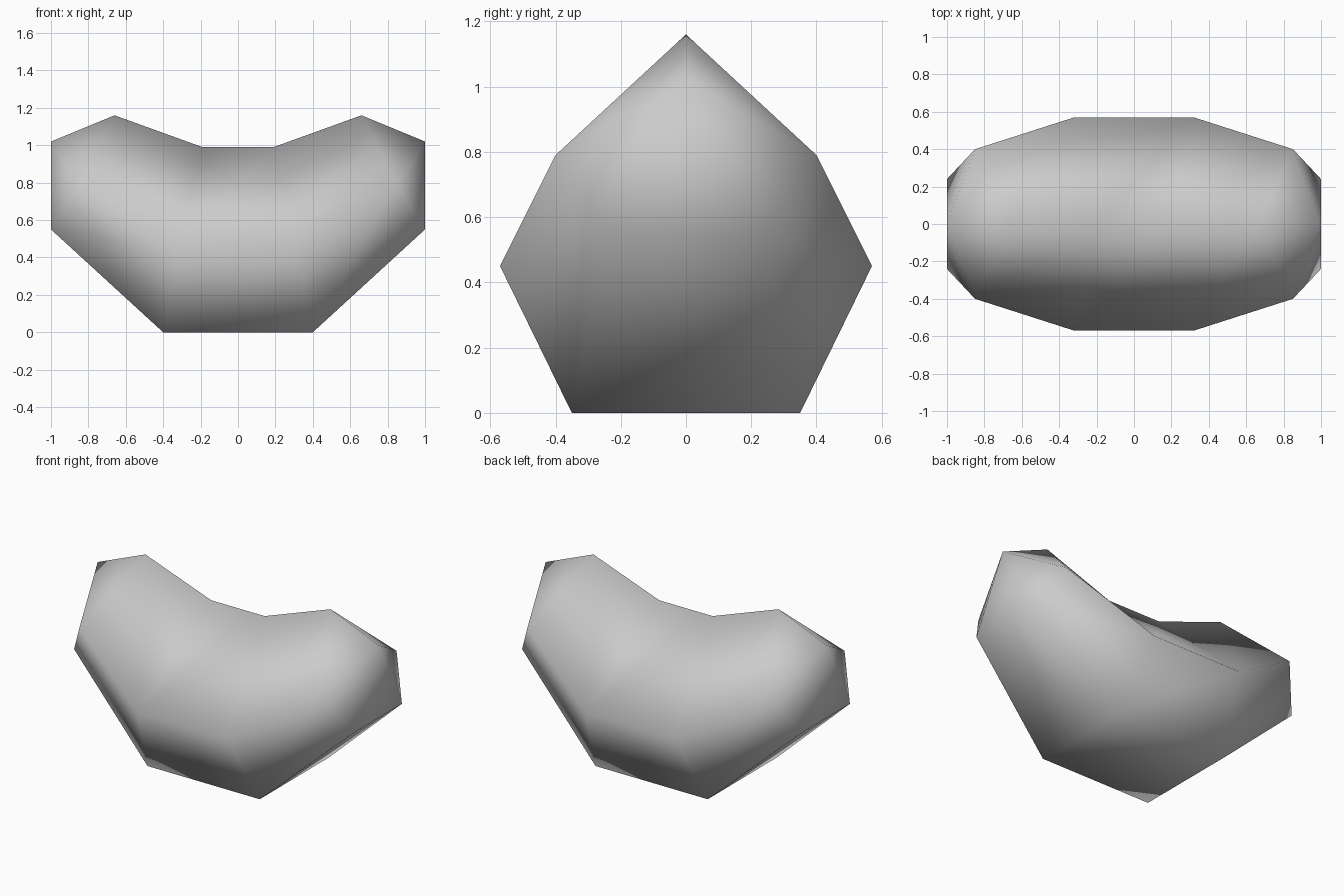
import bpy
import bmesh

cube = bpy.data.objects.get("Cube")
if cube:
    bpy.data.objects.remove(cube)

# Plain grey for the whole body
grey = bpy.data.materials.new("plain_grey")
grey.use_nodes = True
colour = (0.6, 0.6, 0.6, 1.0)
grey.diffuse_color = colour
grey.node_tree.nodes["Principled BSDF"].inputs["Base Color"].default_value = colour

# Five-sided sections of the right half: crest, flank and base as (x, half width, z)
MIDDLE = [(0.19, 0.0, 0.99), (0.32, 0.57, 0.45), (0.40, 0.35, 0.0)]
SHOULDER = [(0.66, 0.0, 1.16), (0.85, 0.40, 0.79), (1.0, 0.24, 0.55)]
TIP = (1.0, 0.0, 1.02)


def add_ring(bm, section, side):
    crest, flank, base = section
    points = [crest, flank, base]
    points += [(x, -y, z) for x, y, z in (base, flank)]
    return [bm.verts.new((side * x, y, z)) for x, y, z in points]


def pairs(ring):
    return zip(ring, ring[1:] + ring[:1])


bm = bmesh.new()
rings = [add_ring(bm, section, side) for section, side in
         ((SHOULDER, -1), (MIDDLE, -1), (MIDDLE, 1), (SHOULDER, 1))]

# Skin between neighbouring sections
for first, second in zip(rings, rings[1:]):
    for (a, b), (c, d) in zip(pairs(first), pairs(second)):
        bm.faces.new((a, b, d, c))

# Pointed end caps
for ring, side in ((rings[0], -1), (rings[-1], 1)):
    tip = bm.verts.new((side * TIP[0], TIP[1], TIP[2]))
    for a, b in pairs(ring):
        bm.faces.new((a, b, tip))

bmesh.ops.recalc_face_normals(bm, faces=bm.faces)
for face in bm.faces:
    face.smooth = True

mesh = bpy.data.meshes.new("curved_bean_body")
bm.to_mesh(mesh)
bm.free()
mesh.materials.append(grey)
body = bpy.data.objects.new("curved_bean_body", mesh)
bpy.context.collection.objects.link(body)
